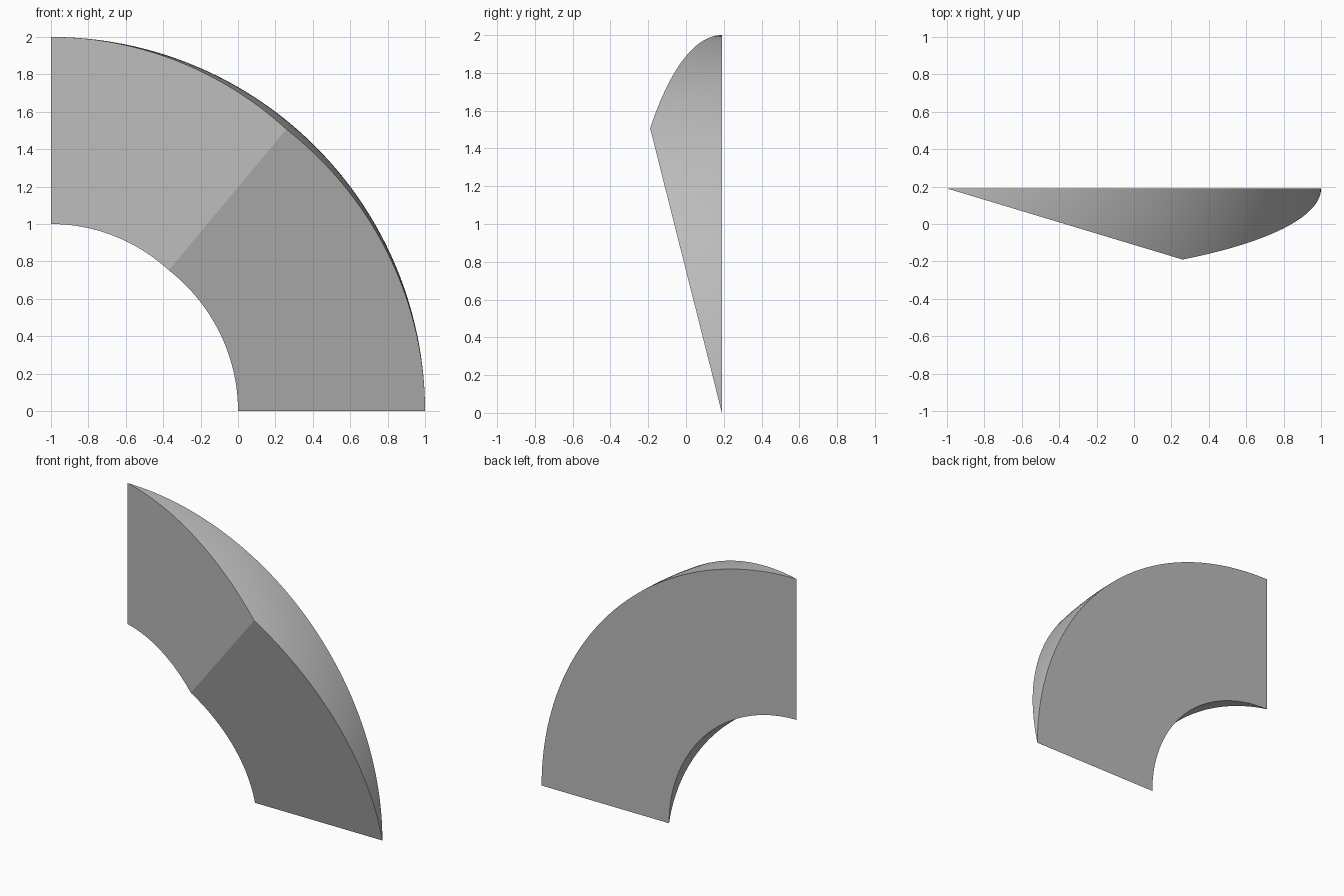
import bpy, bmesh, math
from mathutils import Vector

cube = bpy.data.objects.get("Cube")
if cube:
    bpy.data.objects.remove(cube, do_unlink=True)

# Material
grey = bpy.data.materials.new("plain grey")
grey.use_nodes = True
colour = (0.5, 0.5, 0.5, 1)
grey.diffuse_color = colour
grey.node_tree.nodes["Principled BSDF"].inputs["Base Color"].default_value = colour

# Spherical shell wedge: flat back, two flat front faces meeting at a radial ridge
HALF = 0.19
CENTRE = Vector((-1, HALF, 0))
RIDGE = Vector((1.26, -2 * HALF, 1.507))
OUTER, INNER = 2.0, 1.0
ROWS = 10
ridge_angle = math.atan2(RIDGE.z, RIDGE.x)


def spaced(start, end, count):
    return [start + (end - start) * i / count for i in range(count)]


angles = spaced(0, ridge_angle, 36) + spaced(ridge_angle, math.pi / 2, 28) + [math.pi / 2]


def column(bm, angle, radius):
    """Points on the sphere from the back plane to the front planes."""
    c, s = math.cos(angle), math.sin(angle)
    depth = RIDGE.y * min(s / RIDGE.z, c / RIDGE.x)
    return [bm.verts.new(CENTRE + radius * Vector((c, depth * i / ROWS, s)).normalized())
            for i in range(ROWS + 1)]


bm = bmesh.new()
outer = [column(bm, a, OUTER) for a in angles]
inner = [column(bm, a, INNER) for a in angles]
for k in range(len(angles) - 1):
    o, p, i, j = outer[k], outer[k + 1], inner[k], inner[k + 1]
    # Curved outer and inner skins
    for r in range(ROWS):
        bm.faces.new((o[r], p[r], p[r + 1], o[r + 1]))
        bm.faces.new((i[r], i[r + 1], j[r + 1], j[r]))
    # Flat back and front
    for r in (0, ROWS):
        bm.faces.new((o[r], p[r], j[r], i[r]))

# Close the pointed ends
bmesh.ops.remove_doubles(bm, verts=bm.verts, dist=0.00002)
bmesh.ops.recalc_face_normals(bm, faces=bm.faces)
mesh = bpy.data.meshes.new("curved_wedge")
bm.to_mesh(mesh)
bm.free()
mesh.materials.append(grey)

wedge = bpy.data.objects.new("curved_wedge", mesh)
bpy.context.collection.objects.link(wedge)
bpy.context.view_layer.objects.active = wedge
wedge.select_set(True)
bpy.ops.object.shade_smooth_by_angle(angle=math.radians(12))
